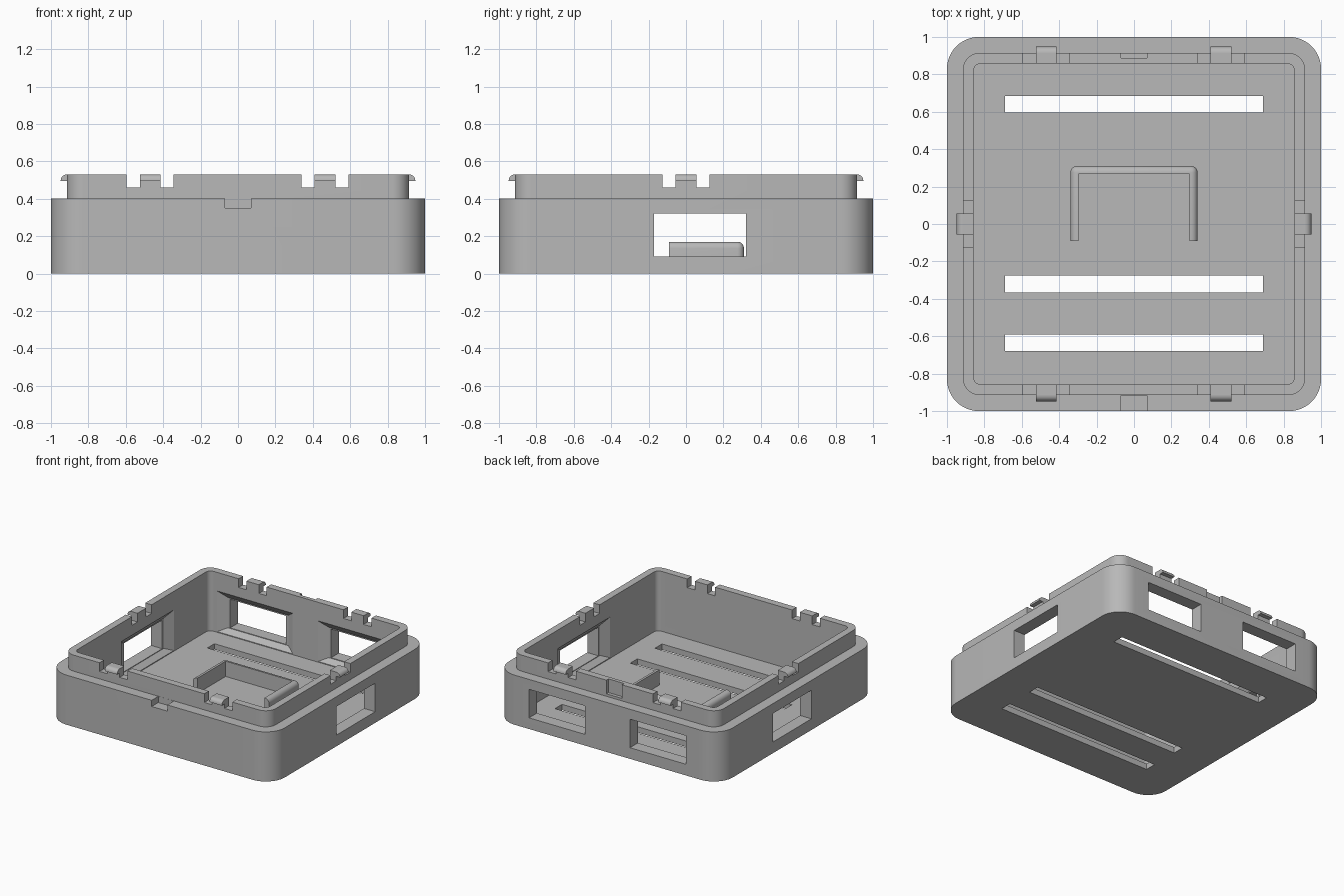
import bpy, bmesh, math
from mathutils import Vector

if "Cube" in bpy.data.objects:
    bpy.data.objects.remove(bpy.data.objects["Cube"], do_unlink=True)

grey = bpy.data.materials.new("plain grey")
grey.use_nodes = True
colour = (0.48, 0.48, 0.48, 1)
grey.diffuse_color = colour
grey.node_tree.nodes["Principled BSDF"].inputs["Base Color"].default_value = colour


def finish(name, bm):
    bmesh.ops.recalc_face_normals(bm, faces=bm.faces)
    mesh = bpy.data.meshes.new(name)
    bm.to_mesh(mesh)
    bm.free()
    mesh.materials.append(grey)
    obj = bpy.data.objects.new(name, mesh)
    bpy.context.collection.objects.link(obj)
    return obj


def loft(name, low, high):
    """Solid between two point loops of equal length."""
    bm = bmesh.new()
    a = [bm.verts.new(p) for p in low]
    b = [bm.verts.new(p) for p in high]
    bm.faces.new(a)
    bm.faces.new(b)
    n = len(a)
    for i in range(n):
        bm.faces.new((a[i], a[(i + 1) % n], b[(i + 1) % n], b[i]))
    return finish(name, bm)


def box(name, x0, x1, y0, y1, z0, z1):
    loop = [(x0, y0), (x1, y0), (x1, y1), (x0, y1)]
    return loft(name, [(x, y, z0) for x, y in loop], [(x, y, z1) for x, y in loop])


def rounded_block(name, half, radius, z0, z1, steps=12):
    loop = []
    for k in range(4):
        start = k * math.pi / 2
        cx = (half - radius) * (1 if k in (0, 3) else -1)
        cy = (half - radius) * (1 if k < 2 else -1)
        for i in range(steps + 1):
            t = start + i * math.pi / 2 / steps
            loop.append((cx + radius * math.cos(t), cy + radius * math.sin(t)))
    return loft(name, [(x, y, z0) for x, y in loop], [(x, y, z1) for x, y in loop])


def combine(target, tool, operation="DIFFERENCE"):
    mod = target.modifiers.new("combine", "BOOLEAN")
    mod.operation = operation
    mod.solver = "EXACT"
    mod.object = tool
    bpy.context.view_layer.update()
    graph = bpy.context.evaluated_depsgraph_get()
    mesh = bpy.data.meshes.new_from_object(target.evaluated_get(graph))
    target.modifiers.clear()
    target.data = mesh
    bpy.data.objects.remove(tool, do_unlink=True)


def side_box(side, u0, u1, d0, d1, z0, z1):
    """Box on one wall: u runs along the wall, d outward from the centre."""
    if side in ("left", "right"):
        s = 1 if side == "left" else -1
        return box("cutter", min(s * d0, s * d1), max(s * d0, s * d1), u0, u1, z0, z1)
    s = 1 if side == "back" else -1
    return box("cutter", u0, u1, min(s * d0, s * d1), max(s * d0, s * d1), z0, z1)


def window(target, side, u0, u1):
    """Window opening that flares out towards the inside."""
    combine(target, side_box(side, u0, u1, 0.8, 1.1, 0.09, 0.32))

    def place(u, d, z):
        return {"left": (d, u, z), "right": (-d, u, z), "back": (u, d, z)}[side]

    def ring(d, m, low, high):
        corners = [(u0 - m, low), (u1 + m, low), (u1 + m, high), (u0 - m, high)]
        return [place(u, d, z) for u, z in corners]
    combine(target, loft("cutter", ring(0.9, 0.02, 0.085, 0.33), ring(0.85, 0.1, 0.047, 0.39)))


# Tray with stepped lip
tray = rounded_block("tray", 1, 0.17, 0, 0.4)
combine(tray, rounded_block("lip", 0.915, 0.09, 0.2, 0.53), "UNION")
combine(tray, rounded_block("cavity", 0.858, 0.04, 0.047, 0.7))

# Vent slots in the floor
for y in (0.64, -0.32, -0.635):
    combine(tray, box("slot", -0.69, 0.69, y - 0.045, y + 0.045, -0.1, 0.08))

# Side and back windows
for side in ("left", "right"):
    window(tray, side, -0.17, 0.32)
for u in (0.2, -0.7):
    window(tray, "back", u, u + 0.5)

# Lid notch at the front and shallow key recess at the back
combine(tray, side_box("front", -0.07, 0.07, 0.916, 1.1, 0.35, 0.5))
combine(tray, side_box("back", -0.07, 0.07, 0.888, 0.95, 0.42, 0.6))

# Clip gaps either side of each clip
clips = [(s, u, 0.125, 0.055) for s in ("front", "back") for u in (-0.47, 0.465)]
clips += [(s, 0, 0.125, 0.055) for s in ("left", "right")]
for side, u, gap, half in clips:
    for lo, hi in ((u - gap, u - half), (u + half, u + gap)):
        combine(tray, side_box(side, lo, hi, 0.8, 0.95, 0.46, 0.6))

# Rounded clip hooks
turns = {"left": 0, "back": 1, "right": 2, "front": 3}
profile = [(0.9, 0.495), (0.948, 0.495)]
for i in range(6):
    t = i * math.pi / 10
    profile.append((0.915 + 0.033 * math.cos(t), 0.497 + 0.033 * math.sin(t)))
profile.append((0.9, 0.53))
for side, u, gap, half in clips:
    ends = []
    for w in (u - half, u + half):
        if side in ("left", "right"):
            s = 1 if side == "left" else -1
            ends.append([(s * d, w, z) for d, z in profile])
        else:
            s = 1 if side == "back" else -1
            ends.append([(w, s * d, z) for d, z in profile])
    loft(side + "_clip_hook", ends[0], ends[1])

# U-shaped retaining rail with a rounded outer edge
rail = box("retaining_rail", -0.34, 0.34, -0.09, 0.31, 0.04, 0.17)
bm = bmesh.new()
bm.from_mesh(rail.data)
edges = []
for e in bm.edges:
    mid = (e.verts[0].co + e.verts[1].co) / 2
    if mid.y > -0.05 and mid.z > 0.05:
        edges.append(e)
bmesh.ops.bevel(bm, geom=edges, offset=0.035, segments=5, profile=0.5, affect="EDGES")
bm.to_mesh(rail.data)
bm.free()
combine(rail, box("rail_inside", -0.298, 0.298, -0.2, 0.268, 0, 0.3))

# Smooth the rounded surfaces and keep the edges crisp
bpy.ops.object.select_all(action="DESELECT")
for obj in bpy.context.scene.objects:
    if obj.type == "MESH":
        obj.select_set(True)
bpy.context.view_layer.objects.active = tray
bpy.ops.object.shade_smooth_by_angle(angle=math.radians(30))
